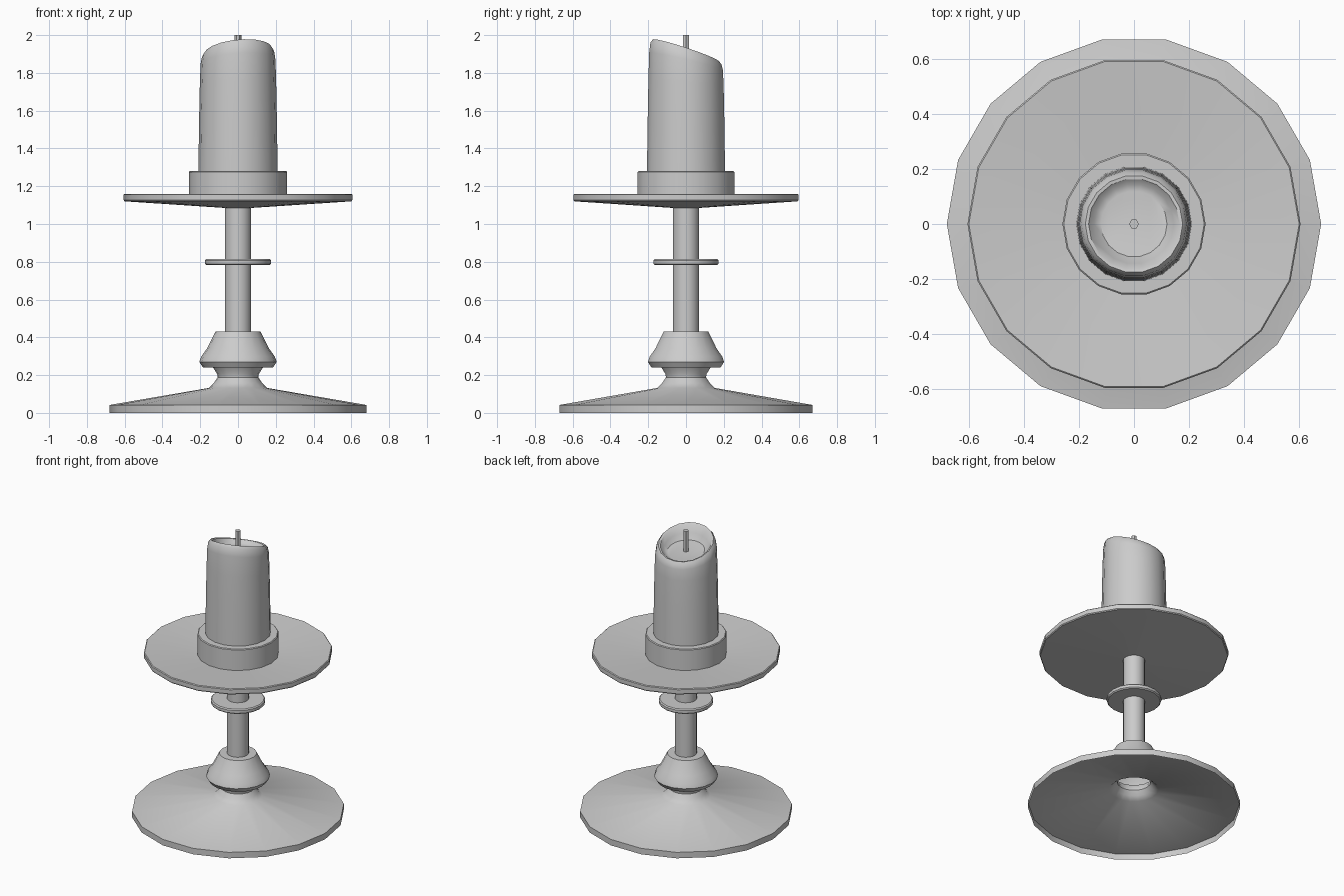
import bpy, bmesh
from math import cos, sin, pi, radians

if "Cube" in bpy.data.objects:
    bpy.data.objects.remove(bpy.data.objects["Cube"])

SIDES = 18

def lathe(name, profile, sides=SIDES, cap_start=False, cap_end=False, slant=None):
    """Revolve (radius, z) points round z; slant gives each ring a tilt weight."""
    bm = bmesh.new()
    rings = []
    for i, (r, z) in enumerate(profile):
        k = slant[i] if slant else 0
        ring = []
        for s in range(sides):
            a = 2 * pi * s / sides
            x, y = r * cos(a), r * sin(a)
            ring.append(bm.verts.new((x, y, z + k * (0.09 * x - 0.33 * y))))
        rings.append(ring)
    for lo, hi in zip(rings, rings[1:]):
        for s in range(sides):
            t = (s + 1) % sides
            bm.faces.new((lo[s], lo[t], hi[t], hi[s]))
    if cap_start:
        bm.faces.new(rings[0][::-1])
    if cap_end:
        bm.faces.new(rings[-1])
    mesh = bpy.data.meshes.new(name)
    bm.to_mesh(mesh)
    bm.free()
    obj = bpy.data.objects.new(name, mesh)
    bpy.context.collection.objects.link(obj)
    bpy.ops.object.select_all(action='DESELECT')
    obj.select_set(True)
    bpy.context.view_layer.objects.active = obj
    bpy.ops.object.shade_smooth_by_angle(angle=radians(35))
    return obj

# Hollow foot with flared neck
lathe("base", [(0.68, 0), (0.68, 0.042), (0.155, 0.132), (0.128, 0.158),
               (0.108, 0.188), (0.11, 0.205), (0.132, 0.24)])

# Turned knob above the neck
lathe("knob", [(0.132, 0.24), (0.185, 0.24), (0.205, 0.27), (0.195, 0.298),
               (0.165, 0.34), (0.12, 0.43), (0.07, 0.43)])

# Stem and its ring
lathe("stem", [(0.07, 0.43), (0.07, 1.09)])
lathe("stem_ring", [(0.07, 0.782), (0.168, 0.782), (0.175, 0.789),
                    (0.175, 0.808), (0.168, 0.815), (0.07, 0.815)])

# Shallow dished drip plate
lathe("drip_plate", [(0.07, 1.085), (0.6, 1.12), (0.605, 1.126), (0.605, 1.155),
                     (0.6, 1.16), (0.25, 1.13)])

# Candle cup
lathe("cup", [(0.26, 1.125), (0.26, 1.275), (0.255, 1.28), (0.205, 1.28)])

# Candle with slanted, melted top
lathe("candle", [(0.21, 1.27), (0.206, 1.55), (0.202, 1.75), (0.198, 1.86), (0.191, 1.9),
                 (0.177, 1.918), (0.165, 1.913), (0.145, 1.88), (0.12, 1.858)],
      cap_end=True, slant=[0, 0, 0.2, 0.7, 0.95, 1, 1, 0.8, 0.5])

# Wick
lathe("wick", [(0.018, 1.84), (0.018, 2.0)], sides=6, cap_end=True)
